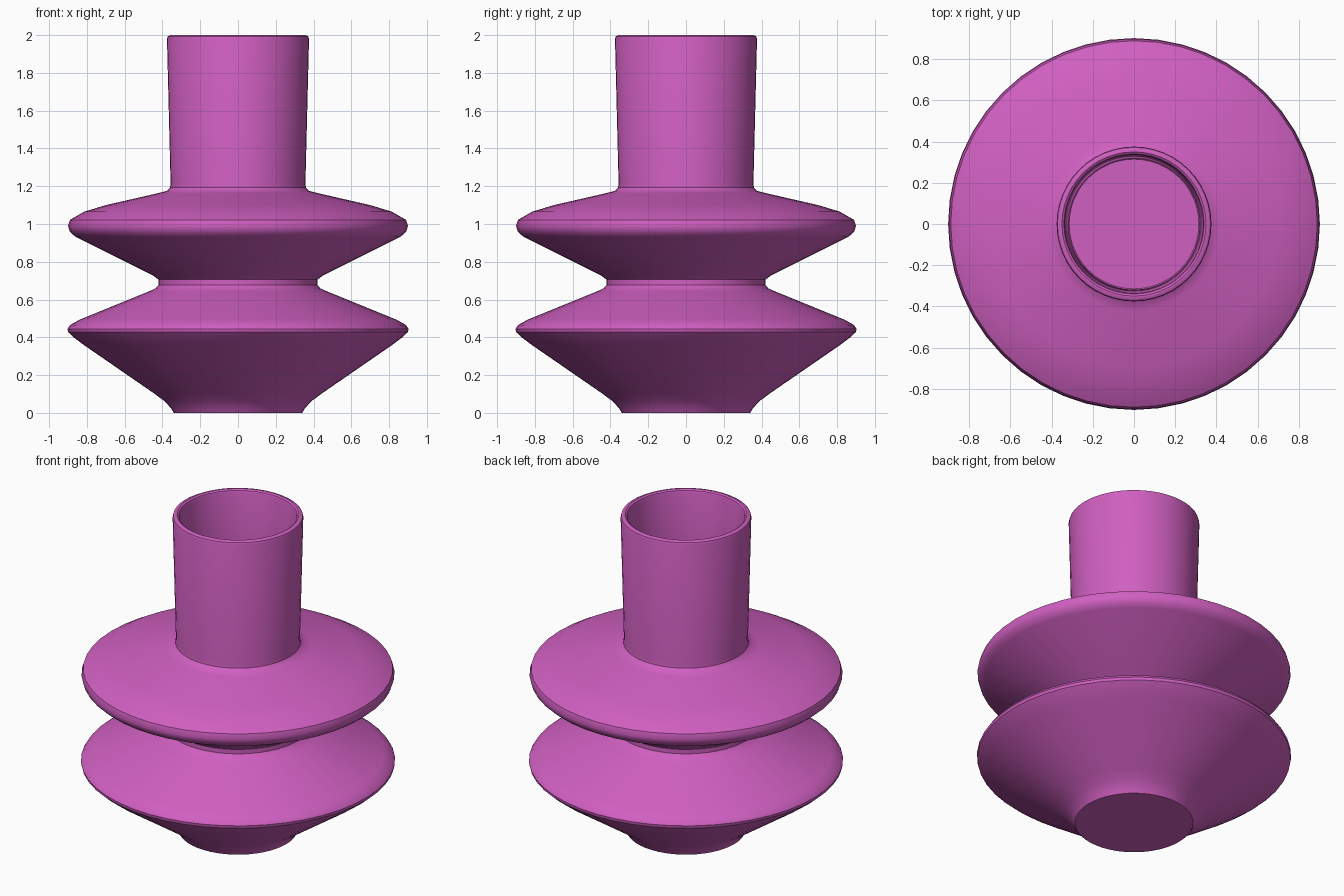
import bpy
import bmesh
import math

cube = bpy.data.objects.get("Cube")
if cube:
    bpy.data.objects.remove(cube, do_unlink=True)

SIDES = 48

# Glaze material
glaze = bpy.data.materials.new("orchid_pink_glaze")
glaze.use_nodes = True
colour = (0.63, 0.115, 0.53, 1)
glaze.diffuse_color = colour
glaze.node_tree.nodes["Principled BSDF"].inputs["Base Color"].default_value = colour

# Outer wall (radius, height), foot to rim
foot_and_lower_disc = [(0, 0), (0.34, 0), (0.355, 0.025), (0.39, 0.063), (0.45, 0.107),
                       (0.82, 0.362), (0.87, 0.4), (0.9, 0.428), (0.903, 0.445),
                       (0.89, 0.465), (0.84, 0.493)]
waist = [(0.47, 0.644), (0.435, 0.66), (0.421, 0.677), (0.421, 0.705), (0.45, 0.728)]
upper_disc = [(0.86, 0.932), (0.89, 0.958), (0.9, 0.99), (0.89, 1.022), (0.815, 1.065),
              (0.7, 1.1), (0.42, 1.164)]
neck = [(0.375, 1.176), (0.36, 1.192), (0.357, 1.215), (0.376, 1.98), (0.372, 1.993)]
rim = [(0.36, 2.0), (0.35, 2.0), (0.34, 1.993), (0.336, 1.98)]
# Hollow inside, rim to floor
inside = [(0.319, 1.19), (0.335, 1.145), (0.79, 1.03), (0.84, 0.99), (0.83, 0.96),
          (0.4, 0.74), (0.38, 0.69), (0.4, 0.64), (0.83, 0.45), (0.37, 0.1),
          (0.315, 0.04), (0, 0.04)]
profile = foot_and_lower_disc + waist + upper_disc + neck + rim + inside

# Turn the profile around the upright axis
bm = bmesh.new()
points = [bm.verts.new((r, 0, z)) for r, z in profile]
edges = [bm.edges.new(pair) for pair in zip(points, points[1:])]
bmesh.ops.spin(bm, geom=points + edges, cent=(0, 0, 0), axis=(0, 0, 1),
               angle=math.tau, steps=SIDES, use_merge=True)
bmesh.ops.remove_doubles(bm, verts=bm.verts[:], dist=0.0005)
bmesh.ops.recalc_face_normals(bm, faces=bm.faces[:])

mesh = bpy.data.meshes.new("vase_body")
bm.to_mesh(mesh)
bm.free()
mesh.materials.append(glaze)
vase = bpy.data.objects.new("vase_body", mesh)
bpy.context.collection.objects.link(vase)

# Smooth glaze with crisp foot
bpy.ops.object.select_all(action="DESELECT")
vase.select_set(True)
bpy.context.view_layer.objects.active = vase
bpy.ops.object.shade_smooth_by_angle(angle=math.radians(35))
